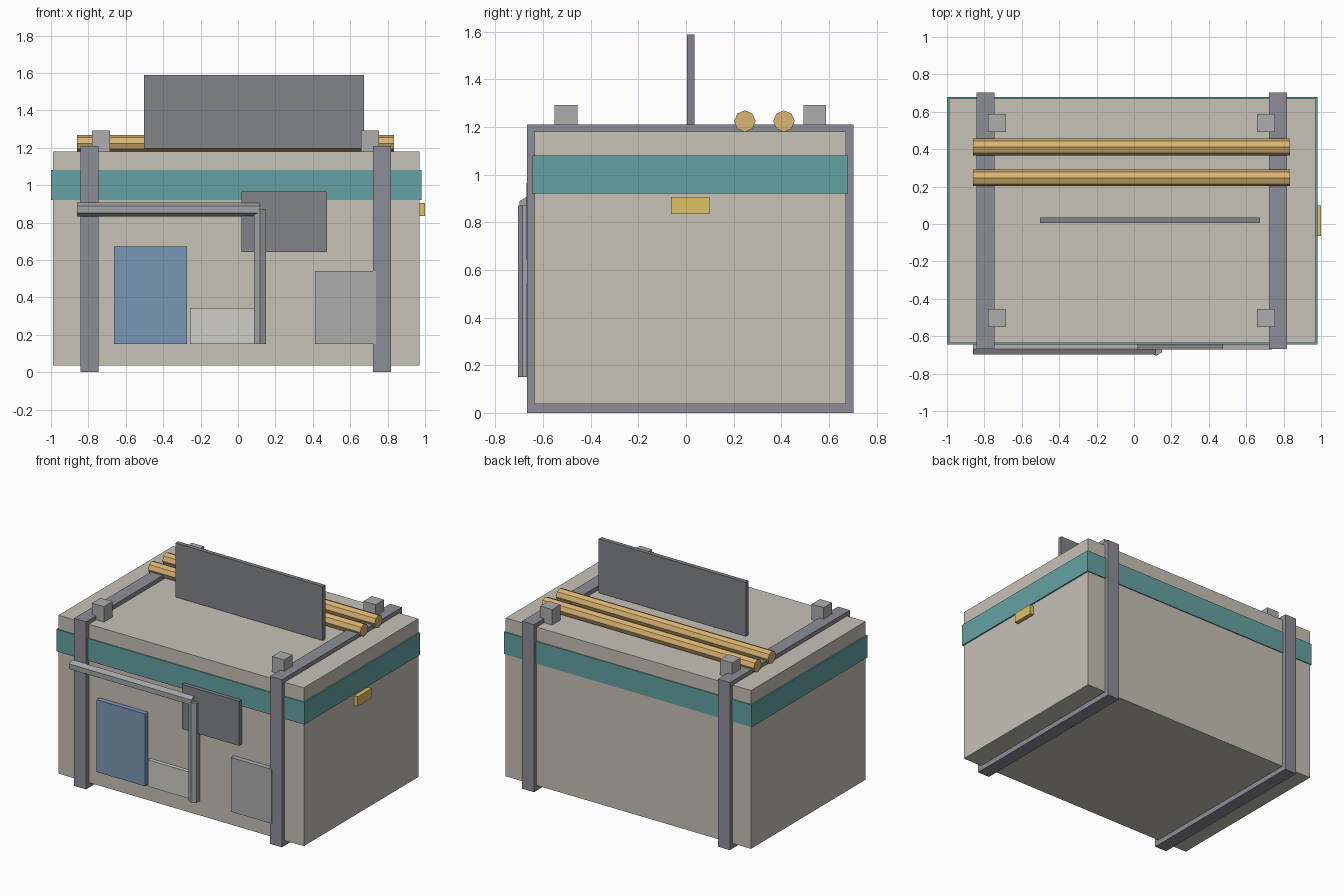
import bpy, math
from mathutils import Vector

if "Cube" in bpy.data.objects:
    bpy.data.objects.remove(bpy.data.objects["Cube"])


def material(name, r, g, b):
    m = bpy.data.materials.new(name)
    m.diffuse_color = (r, g, b, 1)
    m.use_nodes = True
    m.node_tree.nodes["Principled BSDF"].inputs["Base Color"].default_value = m.diffuse_color
    return m


BEIGE = material("beige", 0.58, 0.54, 0.47)
TEAL = material("teal", 0.13, 0.36, 0.37)
STEEL = material("steel", 0.27, 0.27, 0.31)
SLATE = material("slate", 0.22, 0.23, 0.25)
WOOD = material("wood", 0.70, 0.46, 0.17)
BLUE = material("blue", 0.19, 0.31, 0.47)
YELLOW = material("yellow", 0.74, 0.54, 0.13)
GREY = material("grey", 0.42, 0.42, 0.42)
PALE = material("pale", 0.62, 0.61, 0.57)
PIPE = material("pipe_metal", 0.36, 0.37, 0.39)


def box(name, x, y, z, mat):
    """Box from (min, max) pairs on each axis."""
    bpy.ops.mesh.primitive_cube_add(
        size=1, location=[(a + b) / 2 for a, b in (x, y, z)])
    ob = bpy.context.object
    ob.name = name
    ob.scale = [b - a for a, b in (x, y, z)]
    bpy.ops.object.transform_apply(location=False, rotation=False)
    ob.data.materials.append(mat)
    return ob


def rod(name, start, end, radius, sides, mat, along_x):
    """Faceted rod between two points, with a corner pointing up or forward."""
    a, b = Vector(start), Vector(end)
    bpy.ops.mesh.primitive_cylinder_add(
        vertices=sides, radius=radius, depth=(b - a).length, location=(a + b) / 2)
    ob = bpy.context.object
    ob.name = name
    # the first corner lies on +Y; turn so corners sit on the vertical for x rods
    if along_x:
        ob.rotation_euler = (math.pi / 2, 0, math.pi / 2)
    ob.data.materials.append(mat)
    return ob


# container body and the coloured band round it
box("container_body", (-0.99, 0.97), (-0.635, 0.672), (0.037, 1.18), BEIGE)
box("colour_band", (-1.0, 0.98), (-0.643, 0.679), (0.92, 1.08), TEAL)

# two frame hoops wrapping the body
for side, cx in (("left", -0.795), ("right", 0.77)):
    x = (cx - 0.048, cx + 0.048)
    box(side + "_front_post", x, (-0.667, -0.63), (0, 1.21), STEEL)
    box(side + "_back_post", x, (0.668, 0.703), (0, 1.21), STEEL)
    box(side + "_bottom_rail", x, (-0.63, 0.668), (0, 0.04), STEEL)
    box(side + "_top_rail", x, (-0.63, 0.668), (1.177, 1.21), STEEL)

# four corner blocks on the roof
for side, cx in (("left", -0.733), ("right", 0.706)):
    for end, cy in (("front", -0.503), ("back", 0.54)):
        box(f"{end}_{side}_roof_block", (cx - 0.048, cx + 0.048),
            (cy - 0.048, cy + 0.048), (1.18, 1.292), GREY)

# roof poles and upright board
for i, y in enumerate((0.247, 0.411)):
    rod(f"roof_pole_{i + 1}", (-0.86, y, 1.224), (0.835, y, 1.224),
        0.045, 8, WOOD, True)
box("roof_board", (-0.503, 0.673), (0.005, 0.035), (1.197, 1.588), SLATE)

# front panels
box("blue_door", (-0.663, -0.273), (-0.67, -0.63), (0.15, 0.672), BLUE)
box("pale_crate_panel", (-0.257, 0.13), (-0.662, -0.63), (0.15, 0.343), PALE)
box("dark_vent_panel", (0.02, 0.477), (-0.67, -0.63), (0.643, 0.965), SLATE)
box("grey_hatch_panel", (0.412, 0.737), (-0.67, -0.63), (0.15, 0.542), GREY)

# front pipe run
rod("horizontal_pipe", (-0.86, -0.667, 0.87), (0.118, -0.667, 0.87),
    0.037, 6, PIPE, True)
rod("vertical_pipe", (0.118, -0.668, 0.15), (0.118, -0.668, 0.87),
    0.037, 6, PIPE, False)

# side marker
box("side_marker_light", (0.965, 1.0), (-0.063, 0.098), (0.835, 0.905), YELLOW)
